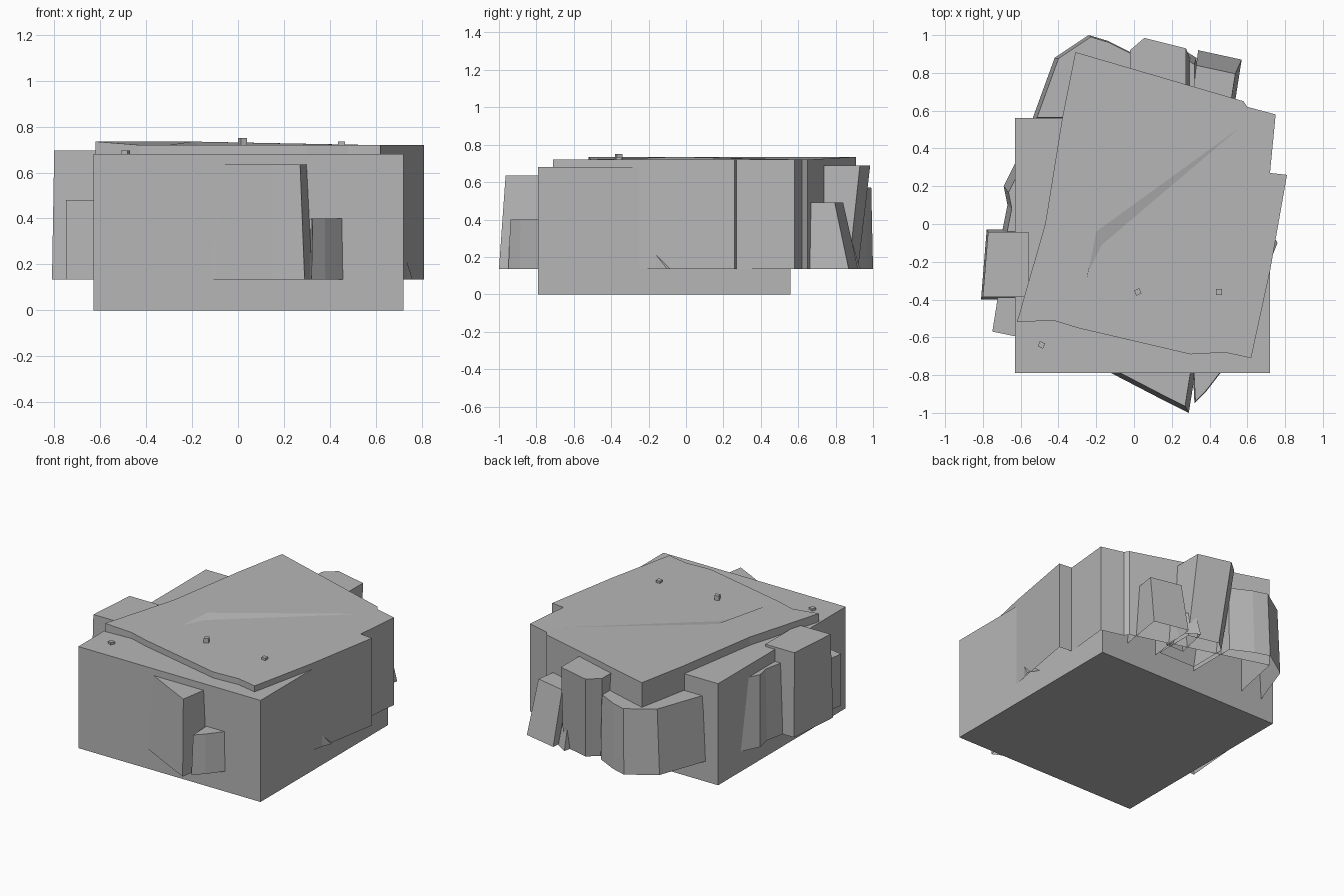
import bpy
import bmesh
from mathutils import Matrix, Vector

default_cube = bpy.data.objects.get("Cube")
if default_cube:
    bpy.data.objects.remove(default_cube, do_unlink=True)

UNDERSIDE = .135
SLAB_LOW = .72
SLAB_HIGH = .735
BLOCK_TOP = .68

stone = bpy.data.materials.new("stone_grey")
stone.use_nodes = True
stone.diffuse_color = (.47, .47, .47, 1)
shader = stone.node_tree.nodes["Principled BSDF"]
shader.inputs["Base Color"].default_value = stone.diffuse_color


def finish(bm, name):
    bmesh.ops.recalc_face_normals(bm, faces=bm.faces)
    mesh = bpy.data.meshes.new(name)
    bm.to_mesh(mesh)
    bm.free()
    mesh.materials.append(stone)
    part = bpy.data.objects.new(name, mesh)
    bpy.context.collection.objects.link(part)


def box(name, size, centre, turn=0):
    bm = bmesh.new()
    place = Matrix.Translation(centre) @ Matrix.Rotation(turn, 4, "Z")
    bmesh.ops.create_cube(bm, size=1, matrix=place @ Matrix.Diagonal((*size, 1)))
    finish(bm, name)


def add_ring(bm, outline, height):
    return [bm.verts.new((x, y, height)) for x, y in outline]


def add_walls(bm, lower, upper):
    for i in range(len(lower)):
        bm.faces.new((lower[i - 1], lower[i], upper[i], upper[i - 1]))


def rock(name, height, outline, taper=1, lean=(0, 0)):
    """Faceted boulder, open underneath: the crown is the foot scaled and leaned."""
    foot = [Vector(point) for point in outline]
    centre = sum(foot, Vector((0, 0))) / len(foot)
    crown = [centre + (point - centre) * taper + Vector(lean) for point in foot]
    bm = bmesh.new()
    lower = add_ring(bm, foot, UNDERSIDE)
    upper = add_ring(bm, crown, height)
    add_walls(bm, lower, upper)
    bm.faces.new(upper)
    finish(bm, name)


# Square foundation block
box("foundation_block", (1.35, 1.35, BLOCK_TOP), (.045, -.115, BLOCK_TOP / 2))

# Large slab: high along its left edge, low at the front and right
high_edge = [(-.31, .91), (-.38, .56), (-.47, 0), (-.62, -.52)]
low_edge = [(-.43, -.51), (-.3, -.55), (.3, -.69), (.48, -.68), (.62, -.71), (.72, -.25),
            (.81, .26), (.72, .27), (.75, .58), (.6, .62), (.58, .65)]
bm = bmesh.new()
lower = add_ring(bm, high_edge + low_edge, UNDERSIDE)
upper = add_ring(bm, high_edge, SLAB_HIGH) + add_ring(bm, low_edge, SLAB_LOW)
add_walls(bm, lower, upper)

# Diagonal crease across the slab, with a split from the front edge to the back edge
ridge, = add_ring(bm, [(-.2, -.04)], SLAB_HIGH)
dip, tail, tip = add_ring(bm, [(-.17, -.11), (-.24, -.25), (.56, .51)], SLAB_LOW)
split = upper.index(lower and upper[len(high_edge) + 1])
bm.faces.new(upper[:split + 1] + [tail, ridge, tip, upper[-1]])
bm.faces.new(upper[split:] + [tip, dip, tail])
bm.faces.new((ridge, tail, dip))
bm.faces.new((ridge, dip, tip))
finish(bm, "top_slab")

# Front boulders
rock("front_boulder", .635,
     [(-.2, -.75), (-.1, -.8), (.15, -.93), (.29, -1), (.33, -.75)],
     taper=.9, lean=(0, .02))
rock("front_small_boulder", .4,
     [(.31, -.75), (.32, -.95), (.38, -.89), (.48, -.76)], taper=.9)

# Boulders along the right side of the block
rock("side_tall_boulder", .695,
     [(-.55, -.03), (-.78, -.03), (-.81, -.4), (-.55, -.4)], taper=.93)
rock("side_low_boulder", .48,
     [(-.6, -.38), (-.72, -.38), (-.75, -.57), (-.6, -.6)])
rock("side_back_boulder", .6,
     [(-.6, .38), (-.69, .2), (-.67, .1), (-.7, -.05), (-.6, -.05)],
     taper=.85, lean=(.02, -.02))

# Small shard at the foot of the left wall
rock("left_shard", .28, [(.7, -.25), (.76, -.1), (.7, 0)], taper=.1, lean=(-.01, -.1))

# Boulders along the back
rock("back_corner_boulder", .57,
     [(0, .55), (0, .9), (-.14, .97), (-.24, 1), (-.42, .88), (-.54, .55)],
     taper=.95, lean=(.01, 0))
rock("back_leaning_boulder", .69,
     [(.03, .6), (.3, .6), (.3, .87), (.1, .92), (.03, .86)],
     taper=1.1, lean=(-.04, .05))
rock("back_sloping_boulder", .49,
     [(.3, .55), (.52, .55), (.57, .87), (.34, .92)],
     taper=.9, lean=(-.02, -.06))
rock("back_small_boulder", .3,
     [(.2, .7), (.33, .7), (.33, .88), (.25, .93)], taper=.8, lean=(0, -.02))

# Loose pebbles
pebble = (.03, .03, .03)
box("middle_pebble", pebble, (.02, -.36, SLAB_HIGH), turn=.4)
box("left_pebble", pebble, (.45, -.36, SLAB_LOW))
box("right_pebble", pebble, (-.49, -.64, BLOCK_TOP), turn=-.4)
